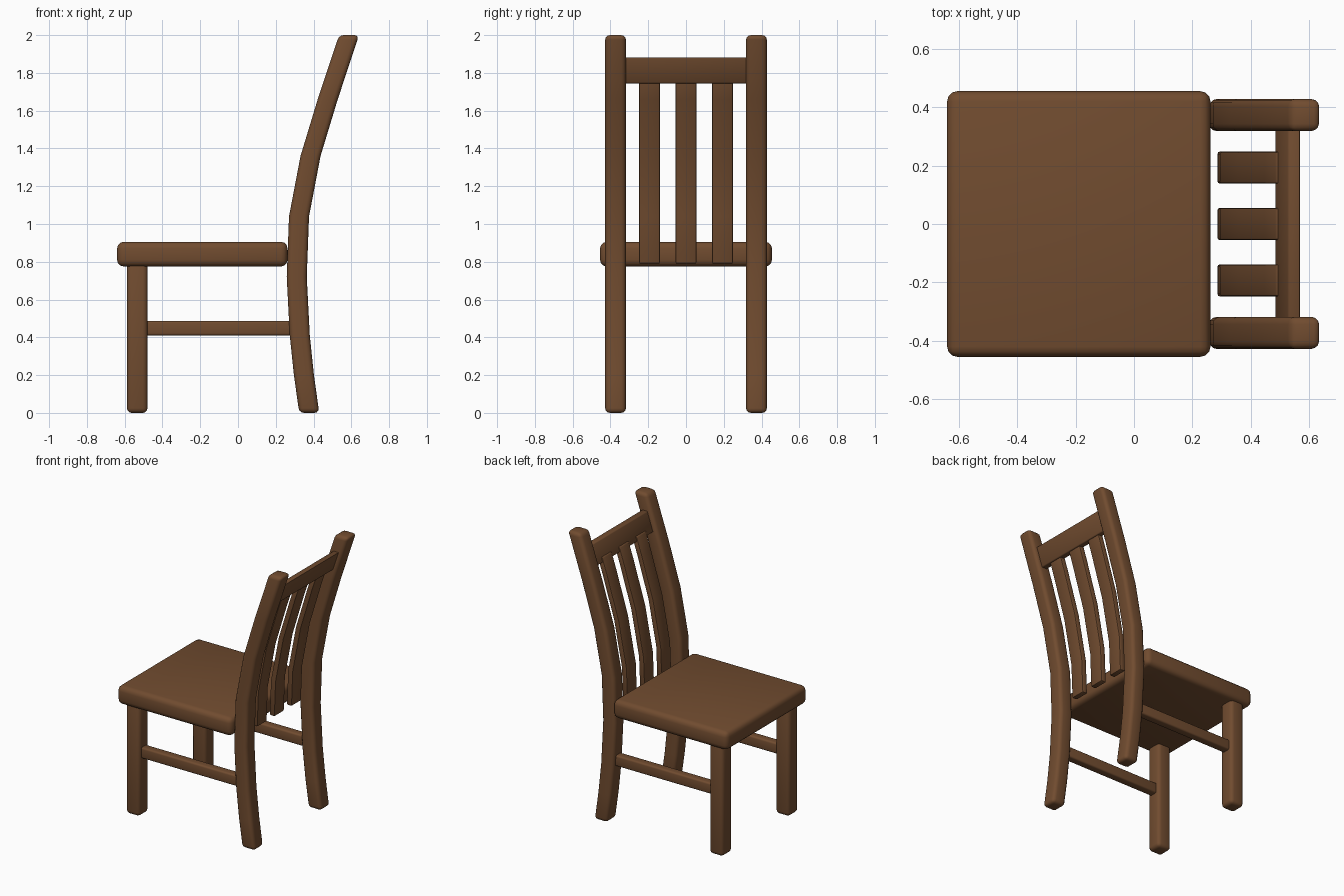
import bpy, bmesh, math

if "Cube" in bpy.data.objects:
    bpy.data.objects.remove(bpy.data.objects["Cube"])

wood = bpy.data.materials.new("brown wood")
wood.diffuse_color = (0.165, 0.072, 0.029, 1)
wood.use_nodes = True
wood.node_tree.nodes["Principled BSDF"].inputs["Base Color"].default_value = wood.diffuse_color

# Side curve of the backrest: (z, centre x)
CURVE = [(0, .377), (.2, .349), (.41, .327), (.72, .311), (1.04, .323),
         (1.36, .384), (1.66, .475), (2.0, .588)]


def curve_x(z):
    for (z0, x0), (z1, x1) in zip(CURVE, CURVE[1:]):
        if z <= z1:
            return x0 + (x1 - x0) * (z - z0) / (z1 - z0)


def bar(name, rings, bevel, segments=3):
    """Loft rectangles (cx, cy, z, half x, half y), then round the edges."""
    bm = bmesh.new()
    loops = []
    for cx, cy, z, hx, hy in rings:
        loops.append([bm.verts.new((cx + sx * hx, cy + sy * hy, z))
                      for sx, sy in ((-1, -1), (1, -1), (1, 1), (-1, 1))])
    for a, b in zip(loops, loops[1:]):
        for i in range(4):
            j = (i + 1) % 4
            bm.faces.new((a[i], a[j], b[j], b[i]))
    bm.faces.new(loops[0][::-1])
    bm.faces.new(loops[-1])
    me = bpy.data.meshes.new(name)
    bm.to_mesh(me)
    bm.free()
    me.materials.append(wood)
    ob = bpy.data.objects.new(name, me)
    bpy.context.collection.objects.link(ob)
    bpy.ops.object.select_all(action='DESELECT')
    ob.select_set(True)
    bpy.context.view_layer.objects.active = ob
    mod = ob.modifiers.new("rounded edges", 'BEVEL')
    mod.width = bevel
    mod.segments = segments
    mod.limit_method = 'ANGLE'
    mod.angle_limit = math.radians(40)
    bpy.ops.object.modifier_apply(modifier=mod.name)
    bpy.ops.object.shade_smooth_by_angle(angle=math.radians(40))
    return ob


def box(name, x, y, z, bevel):
    cx, cy = sum(x) / 2, sum(y) / 2
    hx, hy = (x[1] - x[0]) / 2, (y[1] - y[0]) / 2
    return bar(name, [(cx, cy, h, hx, hy) for h in z], bevel)


# Seat
box("seat", (-.64, .262), (-.455, .455), (.775, .906), .035)

for side, s in (("right", -1), ("left", 1)):
    y = s * .373
    # Front leg, curved back post and side stretcher
    box("front_leg_" + side, (-.588, -.479), (y - .055, y + .055), (0, .80), .025)
    bar("back_post_" + side, [(x, y, z, .053, .055) for z, x in CURVE], .025)
    box("side_stretcher_" + side, (-.52, .31), (y - .03, y + .03), (.41, .487), .012)

# Curved back slats
heights = [.79] + [z for z, x in CURVE if .79 < z < 1.78] + [1.78]
for i in (-1, 0, 1):
    bar("back_slat_%d" % (i + 2),
        [(curve_x(z) - .008, i * .193, z, .02, .055) for z in heights], .008, 2)

# Tilted top rail
bar("top_rail", [(curve_x(z), 0, z, .021, .345) for z in (1.745, 1.882)], .006, 2)
